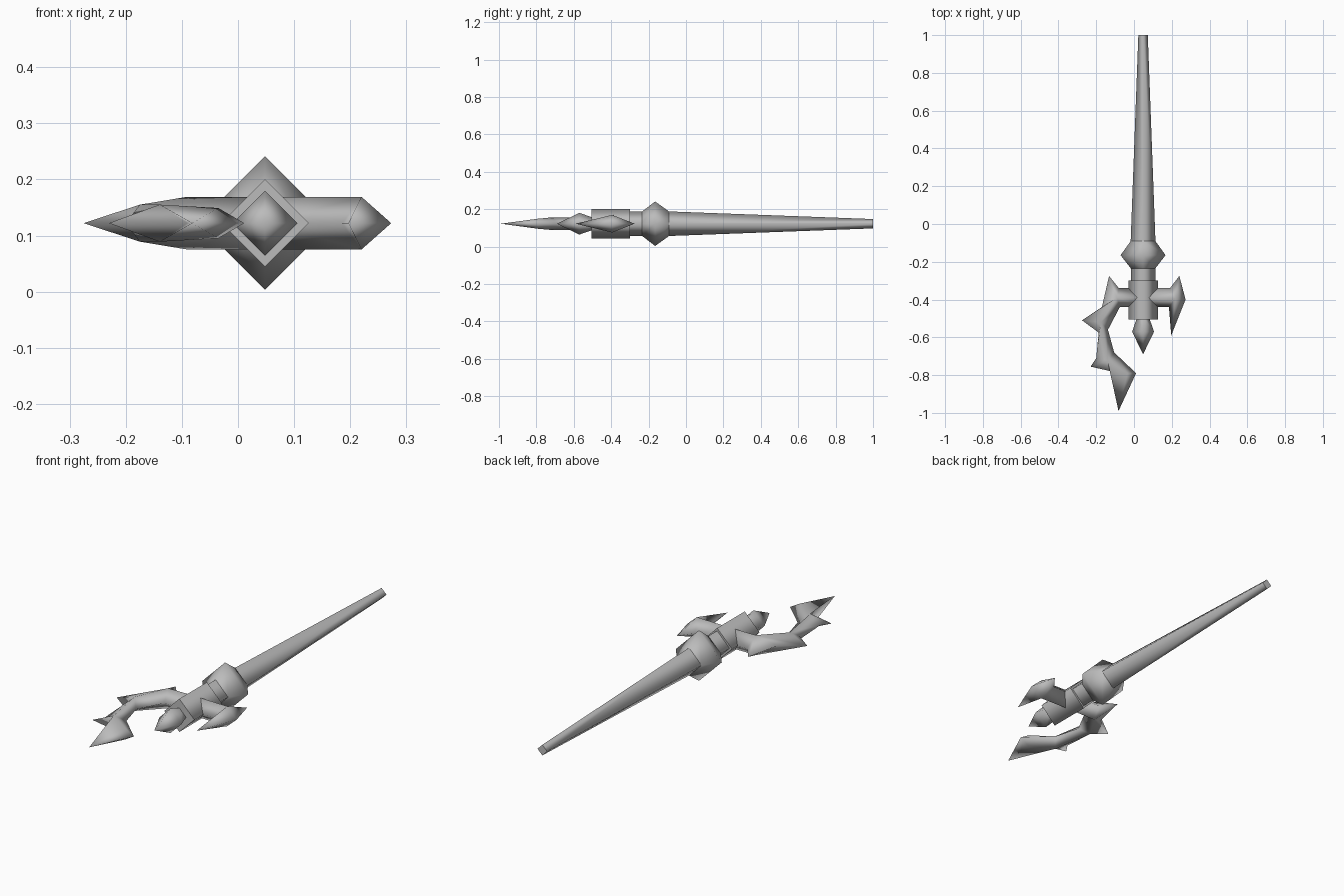
import bpy
import bmesh
import math

cube = bpy.data.objects.get("Cube")
if cube:
    bpy.data.objects.remove(cube)

AXIS_X, AXIS_Z = 0.048, 0.122

metal = bpy.data.materials.new("grey metal")
metal.use_nodes = True
GREY = (0.5, 0.5, 0.5, 1)
metal.diffuse_color = GREY
metal.node_tree.nodes["Principled BSDF"].inputs["Base Color"].default_value = GREY


def finish(name, bm):
    """Turn the bmesh into a smooth object; four-sided end caps stay flat."""
    bmesh.ops.recalc_face_normals(bm, faces=bm.faces)
    for f in bm.faces:
        f.smooth = abs(f.normal.y) < 0.999
    mesh = bpy.data.meshes.new(name)
    bm.to_mesh(mesh)
    bm.free()
    mesh.materials.append(metal)
    obj = bpy.data.objects.new(name, mesh)
    bpy.context.collection.objects.link(obj)


def diamond_loft(name, profile):
    """Square section on its corner, swept along y; profile is (y, radius)."""
    bm = bmesh.new()
    rings = []
    for y, r in profile:
        count = 4 if r else 1
        rings.append([bm.verts.new((AXIS_X + r * math.cos(i * math.pi / 2), y,
                                    AXIS_Z + r * math.sin(i * math.pi / 2)))
                      for i in range(count)])
    for a, b in zip(rings, rings[1:]):
        for i in range(4):
            j = (i + 1) % 4
            quad = [a[i % len(a)], a[j % len(a)], b[j % len(b)], b[i % len(b)]]
            bm.faces.new(list(dict.fromkeys(quad)))
    for ring in (rings[0], rings[-1]):
        if len(ring) == 4:
            bm.faces.new(ring)
    finish(name, bm)


def ridged_blade(name, ridge, outline):
    """Flat outline rising to a ridge above and below.
    ridge is (x, y, height); outline is (x, y, ridge point it joins)."""
    bm = bmesh.new()
    rim = [bm.verts.new((x, y, AXIS_Z)) for x, y, _ in outline]
    for side in (1, -1):
        top = [bm.verts.new((x, y, AXIS_Z + side * h)) for x, y, h in ridge]
        for i in range(len(rim)):
            j = (i + 1) % len(rim)
            a, b = outline[i][2], outline[j][2]
            bm.faces.new((rim[i], rim[j], top[a]))
            if a != b:
                bm.faces.new((rim[j], top[b], top[a]))
    finish(name, bm)


# Staff body, front to back
diamond_loft("front_point", [(-0.69, 0), (-0.57, 0.058), (-0.49, 0.03)])
diamond_loft("head_block", [(-0.505, 0.078), (-0.3, 0.078)])
diamond_loft("neck", [(-0.31, 0.065), (-0.22, 0.065)])
diamond_loft("collar", [(-0.235, 0.065), (-0.165, 0.119), (-0.09, 0.065)])
diamond_loft("shaft", [(-0.1, 0.066), (1.0, 0.025)])

# Short arm with a two-pointed horn
ridged_blade(
    "left_horn",
    [(0.05, -0.39, 0.047), (0.22, -0.395, 0.047)],
    [(0.05, -0.34, 0), (0.19, -0.34, 1), (0.24, -0.275, 1),
     (0.273, -0.4, 1), (0.197, -0.59, 1), (0.185, -0.44, 1), (0.05, -0.44, 0)])

# Long crooked arm with thorns
ridged_blade(
    "right_hooked_arm",
    [(0.05, -0.39, 0.047), (-0.09, -0.39, 0.047), (-0.175, -0.52, 0.033),
     (-0.14, -0.725, 0.033), (-0.035, -0.79, 0.027)],
    [(0.05, -0.34, 0), (-0.08, -0.34, 1), (-0.132, -0.275, 1),
     (-0.17, -0.44, 1), (-0.275, -0.51, 2), (-0.187, -0.575, 2),
     (-0.2, -0.71, 3), (-0.23, -0.755, 3), (-0.09, -0.787, 3),
     (-0.082, -0.99, 4), (0.011, -0.79, 4), (-0.105, -0.68, 3),
     (-0.138, -0.56, 2), (-0.075, -0.44, 1), (0.05, -0.44, 0)])
